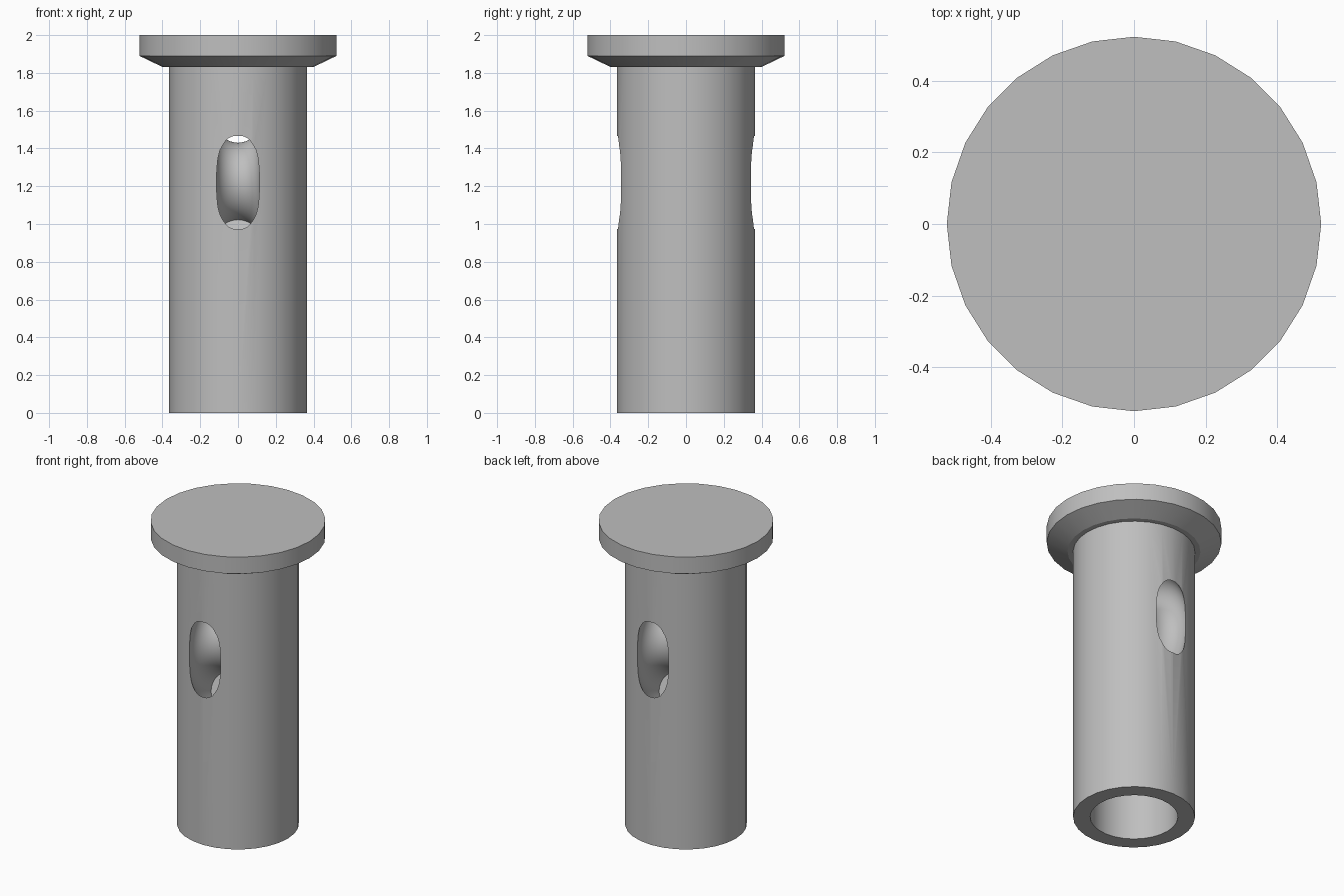
import bpy
import bmesh
import math

cube = bpy.data.objects.get("Cube")
if cube:
    bpy.data.objects.remove(cube, do_unlink=True)

# Single plain grey material
grey = bpy.data.materials.new("plain grey")
grey.use_nodes = True
colour = (0.52, 0.52, 0.52, 1)
grey.diffuse_color = colour
grey.node_tree.nodes["Principled BSDF"].inputs["Base Color"].default_value = colour


def finish(name, bm):
    bmesh.ops.recalc_face_normals(bm, faces=bm.faces)
    mesh = bpy.data.meshes.new(name)
    bm.to_mesh(mesh)
    bm.free()
    mesh.materials.append(grey)
    obj = bpy.data.objects.new(name, mesh)
    bpy.context.collection.objects.link(obj)
    return obj


def loft(name, rings):
    """Join equal rings of points and close both ends."""
    bm = bmesh.new()
    loops = [[bm.verts.new(p) for p in ring] for ring in rings]
    n = len(loops[0])
    for a, b in zip(loops, loops[1:]):
        for i in range(n):
            j = (i + 1) % n
            bm.faces.new((a[i], a[j], b[j], b[i]))
    bm.faces.new(loops[0])
    bm.faces.new(loops[-1])
    return finish(name, bm)


def lathe(name, profile, sides=28):
    angles = [math.tau * i / sides for i in range(sides)]
    return loft(name, [[(r * math.cos(a), r * math.sin(a), z) for a in angles]
                       for r, z in profile])


# Post and head in one turned profile, with a blind bore in the foot
BORE = 0.262
post = lathe("post", [(BORE, 0.7), (BORE, 0), (0.364, 0), (0.364, 1.83),
                      (0.397, 1.83), (0.522, 1.89), (0.522, 2)])

# Curved cord tunnel, arching from the front opening to the back one
RING, TUBE, MID = 0.325, 0.115, 1.22
STEPS, SIDES = 60, 32
rings = []
for s in range(STEPS + 1):
    a = math.radians(-70 + 320 * s / STEPS)
    ring = []
    for k in range(SIDES):
        t = math.tau * k / SIDES
        r = RING + TUBE * math.cos(t)
        ring.append((TUBE * math.sin(t), r * math.cos(a), MID + r * math.sin(a)))
    rings.append(ring)
tunnel = loft("tunnel_cutter", rings)
tunnel.hide_render = True

cut = post.modifiers.new("tunnel", "BOOLEAN")
cut.operation = "DIFFERENCE"
cut.solver = "EXACT"
cut.object = tunnel

# Apply the cut, drop the cutter and smooth the round walls
bpy.ops.object.select_all(action="DESELECT")
post.select_set(True)
bpy.context.view_layer.objects.active = post
bpy.ops.object.modifier_apply(modifier=cut.name)
bpy.data.objects.remove(tunnel, do_unlink=True)
bpy.ops.object.shade_smooth_by_angle(angle=math.radians(25))
